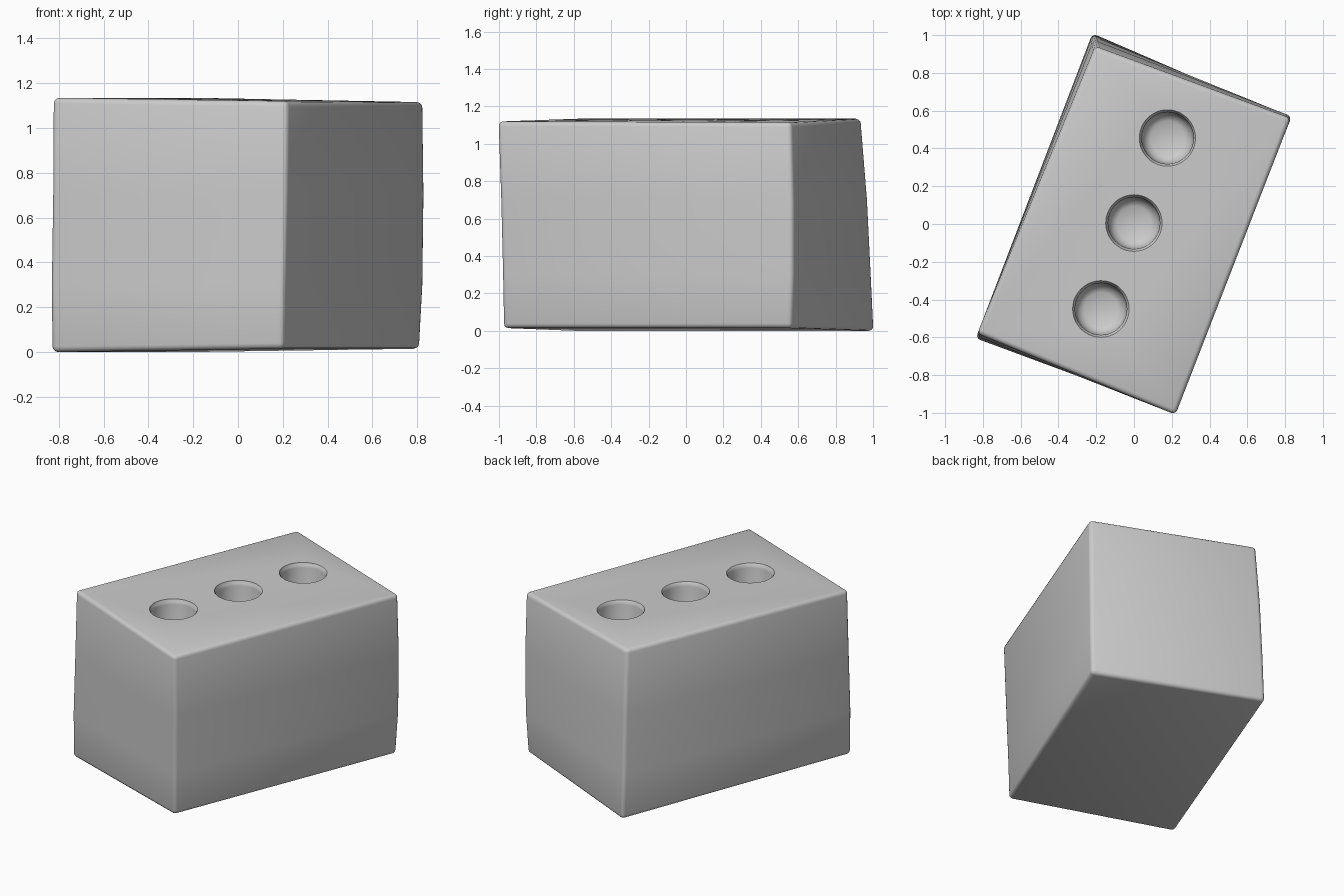
import bpy, bmesh, math

cube = bpy.data.objects.get("Cube")
if cube:
    bpy.data.objects.remove(cube, do_unlink=True)

# Single clay grey material
grey = bpy.data.materials.new("clay_grey")
grey.use_nodes = True
colour = (0.6, 0.6, 0.6, 1)
grey.diffuse_color = colour
grey.node_tree.nodes["Principled BSDF"].inputs["Base Color"].default_value = colour


def make_object(name, bm):
    bmesh.ops.recalc_face_normals(bm, faces=bm.faces)
    mesh = bpy.data.meshes.new(name)
    bm.to_mesh(mesh)
    bm.free()
    mesh.materials.append(grey)
    obj = bpy.data.objects.new(name, mesh)
    bpy.context.collection.objects.link(obj)
    return obj


# Block: four slightly bowed corner posts, bottom to top, joined into a loft
posts = [
    [(0.20, -0.98, 0.015), (0.205, -0.985, 0.3), (0.215, -0.995, 0.7), (0.22, -1.01, 1.12)],
    [(0.815, 0.56, 0.015), (0.83, 0.57, 0.3), (0.835, 0.57, 0.7), (0.83, 0.56, 1.115)],
    [(-0.22, 1.01, 0.0), (-0.22, 0.995, 0.3), (-0.215, 0.975, 0.7), (-0.205, 0.94, 1.135)],
    [(-0.835, -0.605, 0.0), (-0.838, -0.605, 0.3), (-0.832, -0.595, 0.7), (-0.83, -0.58, 1.135)],
]
bm = bmesh.new()
grid = [[bm.verts.new(p) for p in post] for post in posts]
for i in range(4):
    a, b = grid[i], grid[(i + 1) % 4]
    for k in range(3):
        bm.faces.new((a[k], b[k], b[k + 1], a[k + 1]))
bm.faces.new([post[0] for post in grid])
bm.faces.new([post[-1] for post in grid])
block = make_object("block", bm)

bevel = block.modifiers.new("soft_edges", "BEVEL")
bevel.width = 0.025
bevel.segments = 3
bevel.limit_method = "ANGLE"
bevel.angle_limit = math.radians(40)

# Round blind holes: one revolved cutter profile used three times
top, floor = 1.127, 0.87
profile = [(0, floor), (0.09, floor), (0.12, floor + 0.02), (0.135, floor + 0.06),
           (0.137, top - 0.03), (0.141, top - 0.012), (0.15, top), (0.15, top + 0.1), (0, top + 0.1)]
cutters = []
for x, y in [(-0.175, -0.45), (0, 0.005), (0.178, 0.455)]:
    bm = bmesh.new()
    verts = [bm.verts.new((x + r, y, z)) for r, z in profile]
    edges = [bm.edges.new(pair) for pair in zip(verts, verts[1:])]
    bmesh.ops.spin(bm, geom=verts + edges, cent=(x, y, 0), axis=(0, 0, 1),
                   angle=math.tau, steps=48, use_duplicate=False)
    bmesh.ops.remove_doubles(bm, verts=bm.verts, dist=0.0005)
    cutter = make_object("hole_cutter", bm)
    cutter.hide_render = True
    cutters.append(cutter)
    cut = block.modifiers.new("hole", "BOOLEAN")
    cut.operation = "DIFFERENCE"
    cut.solver = "EXACT"
    cut.object = cutter

# Apply the modifiers, drop the helpers and smooth the rounded edges
bpy.ops.object.select_all(action="DESELECT")
bpy.context.view_layer.objects.active = block
block.select_set(True)
for name in [m.name for m in block.modifiers]:
    bpy.ops.object.modifier_apply(modifier=name)
for cutter in cutters:
    bpy.data.objects.remove(cutter, do_unlink=True)
bpy.ops.object.shade_smooth_by_angle(angle=math.radians(40))
